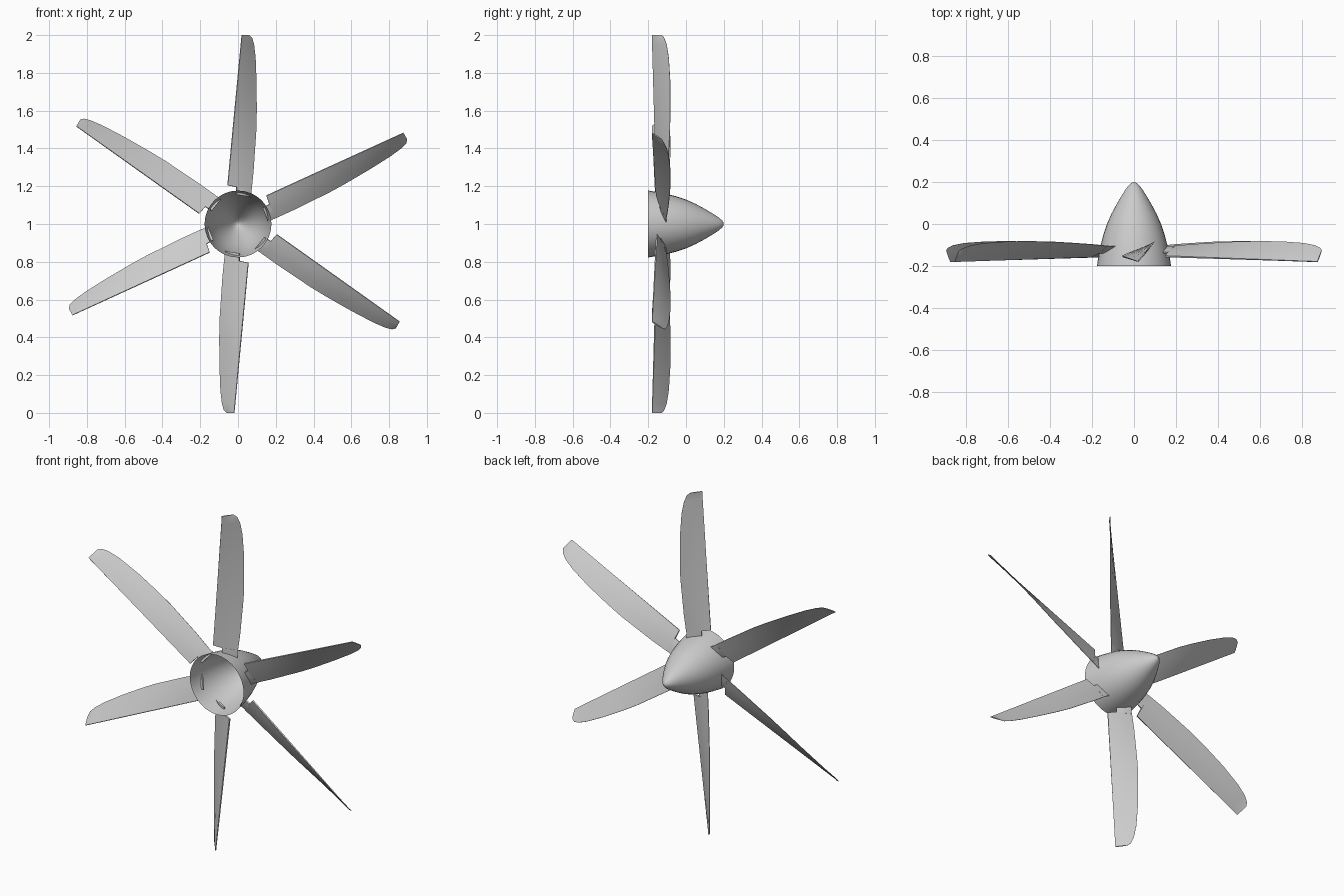
import bpy, bmesh, math
from mathutils import Vector

if "Cube" in bpy.data.objects:
    bpy.data.objects.remove(bpy.data.objects["Cube"])

grey = bpy.data.materials.new("light_grey")
grey.use_nodes = True
grey.diffuse_color = (0.6, 0.6, 0.6, 1)
grey.node_tree.nodes["Principled BSDF"].inputs["Base Color"].default_value = (0.6, 0.6, 0.6, 1)

CENTRE = (0, 0, 1)   # shaft axis runs along y through here
BLADES = 6


def finish(bm, name, angle):
    mesh = bpy.data.meshes.new(name)
    bm.to_mesh(mesh)
    bm.free()
    mesh.materials.append(grey)
    obj = bpy.data.objects.new(name, mesh)
    obj.location = CENTRE
    bpy.context.collection.objects.link(obj)
    bpy.ops.object.select_all(action='DESELECT')
    obj.select_set(True)
    bpy.context.view_layer.objects.active = obj
    bpy.ops.object.shade_smooth_by_angle(angle=math.radians(angle))
    return obj


def section(bm, lead, trail, thick):
    """Closed aerofoil ring between two edge points."""
    a, b = Vector(lead), Vector(trail)
    normal = (b - a).cross(Vector((0, 0, 1))).normalized()
    shape = ((0, 0.3), (0.3, 0.5), (0.65, 0.45), (1, 0.1))
    upper = [a.lerp(b, u) + normal * t * thick for u, t in shape]
    lower = [a.lerp(b, u) - normal * t * thick for u, t in reversed(shape)]
    return [bm.verts.new(p) for p in upper + lower]


def loft(bm, rings):
    for r, s in zip(rings, rings[1:]):
        for i in range(len(r)):
            j = (i + 1) % len(r)
            bm.faces.new((r[i], r[j], s[j], s[i]))
    bm.faces.new(rings[0])
    bm.faces.new(rings[-1])


# Hub: open-backed spinner shell turned around the shaft axis
profile = [(-0.2, 0.177), (-0.15, 0.169), (-0.1, 0.159), (-0.05, 0.146), (0, 0.129),
           (0.05, 0.107), (0.1, 0.08), (0.14, 0.056), (0.17, 0.037), (0.19, 0.02),
           (0.198, 0.009), (0.2, 0)]
bm = bmesh.new()
points = [bm.verts.new((r, y, 0)) for y, r in profile]
edges = [bm.edges.new(pair) for pair in zip(points, points[1:])]
bmesh.ops.spin(bm, geom=points + edges, cent=(0, 0, 0), axis=(0, 1, 0),
               angle=math.tau, steps=32, use_duplicate=False)
bmesh.ops.remove_doubles(bm, verts=bm.verts, dist=0.0005)
bmesh.ops.recalc_face_normals(bm, faces=bm.faces)
finish(bm, "hub_spinner", 50)

# Curved edge of a blade: x, y, distance from the axis
curved_edge = [(0.072, -0.105, 0.18), (0.082, -0.097, 0.28), (0.09, -0.09, 0.4),
               (0.097, -0.085, 0.5), (0.099, -0.083, 0.6), (0.098, -0.083, 0.75),
               (0.093, -0.091, 0.88), (0.085, -0.102, 0.95), (0.075, -0.115, 0.985),
               (0.06, -0.127, 1.0)]
ROOT, TIP = Vector((-0.055, -0.155, 0.205)), Vector((0.02, -0.18, 1.0))

for k in range(BLADES):
    bm = bmesh.new()
    # Twisted blade with one straight edge
    rings = []
    for edge in curved_edge:
        f = (edge[2] - 0.18) / 0.82
        rings.append(section(bm, ROOT.lerp(TIP, f), edge, 0.014 - 0.008 * f))
    loft(bm, rings)
    # Narrow root tab that passes through the hub wall
    loft(bm, [section(bm, (-0.008, -0.137, z), (0.071, -0.105, z - 0.012), 0.013)
              for z in (0.155, 0.2)])
    bmesh.ops.recalc_face_normals(bm, faces=bm.faces)
    blade = finish(bm, f"blade_{k + 1}", 40)
    blade.rotation_euler.y = math.tau * k / BLADES
